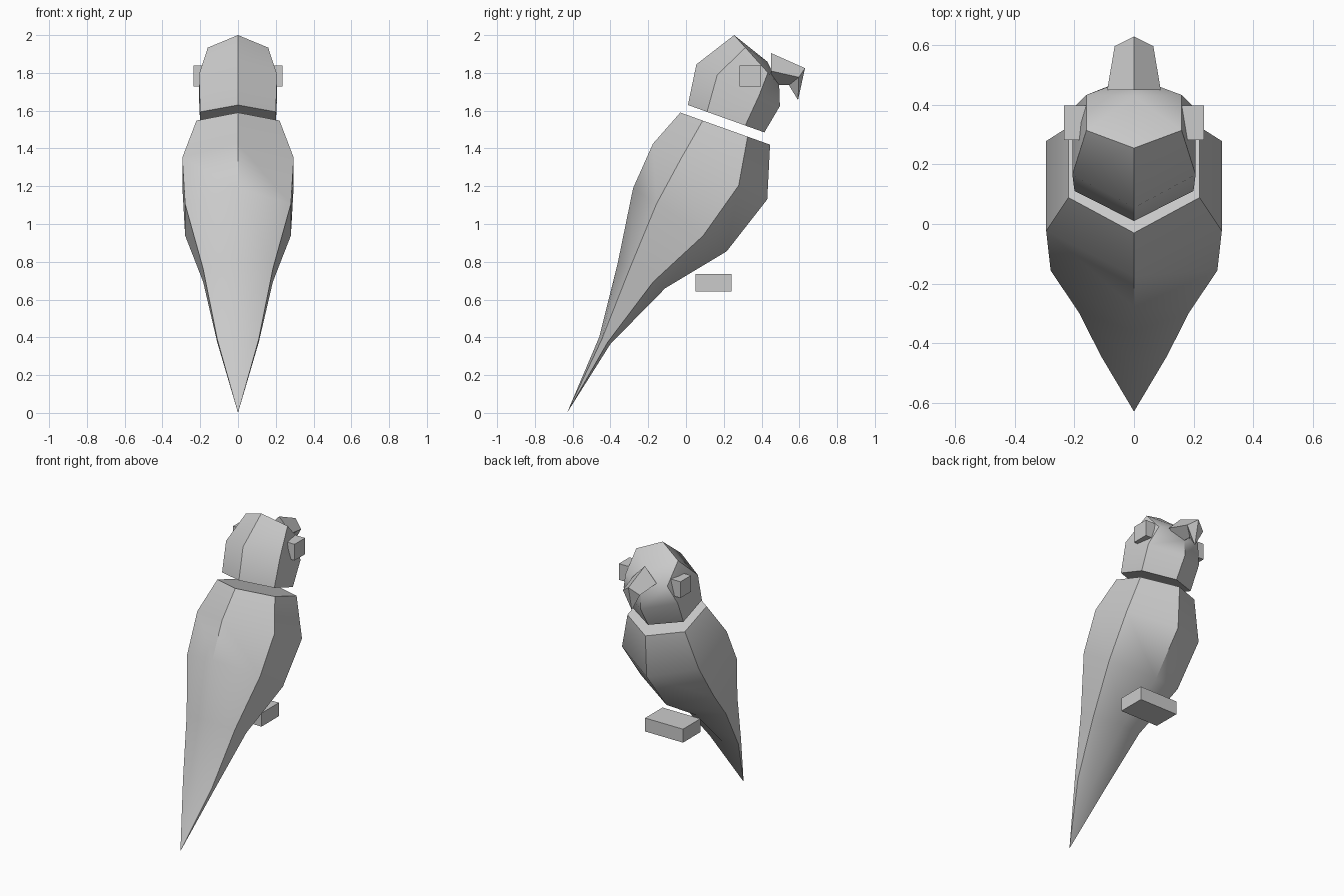
import bpy
import bmesh
from math import radians
from mathutils import Vector

cube = bpy.data.objects.get("Cube")
if cube:
    bpy.data.objects.remove(cube, do_unlink=True)

GREY = (0.6, 0.6, 0.6, 1)
mat = bpy.data.materials.new("plain grey")
mat.use_nodes = True
mat.diffuse_color = GREY
for node in mat.node_tree.nodes:
    if node.type == "BSDF_PRINCIPLED":
        node.inputs["Base Color"].default_value = GREY


def finish(name, bm, smooth_angle=None):
    """Turn a bmesh into a named object, optionally smooth below an angle."""
    bmesh.ops.recalc_face_normals(bm, faces=bm.faces)
    mesh = bpy.data.meshes.new(name)
    bm.to_mesh(mesh)
    bm.free()
    mesh.materials.append(mat)
    for poly in mesh.polygons:
        poly.use_smooth = smooth_angle is not None
    if smooth_angle is not None:
        mesh.set_sharp_from_angle(angle=radians(smooth_angle))
    obj = bpy.data.objects.new(name, mesh)
    bpy.context.scene.collection.objects.link(obj)
    return obj


def hexagon(bm, half_width, back, front):
    """Tilted six-sided ring between a back and a front point (y, z)."""
    b, f = Vector((0, *back)), Vector((0, *front))
    steps = ((0, 0), (0.25, 1), (0.75, 1), (1, 0), (0.75, -1), (0.25, -1))
    return [bm.verts.new(b.lerp(f, t) + Vector((side * half_width, 0, 0)))
            for t, side in steps]


def hex_loft(name, sections, apex):
    """Skin tilted hexagons, cap the first one and close the last to a point."""
    bm = bmesh.new()
    rings = [hexagon(bm, *s) for s in sections]
    bm.faces.new(rings[0])
    for low, high in zip(rings, rings[1:]):
        for i in range(6):
            j = (i + 1) % 6
            bm.faces.new((low[i], low[j], high[j], high[i]))
    tip = bm.verts.new((0, *apex))
    for i in range(6):
        bm.faces.new((rings[-1][i], rings[-1][(i + 1) % 6], tip))
    return finish(name, bm, 50)


def box(name, center, size):
    bm = bmesh.new()
    bmesh.ops.create_cube(bm, size=1)
    bmesh.ops.scale(bm, vec=size, verts=bm.verts)
    bmesh.ops.translate(bm, vec=center, verts=bm.verts)
    return finish(name, bm)


# Body tapering down into the tail: half width, back point, front point
hex_loft("body", [
    (0.22, (-0.03, 1.59), (0.445, 1.42)),
    (0.295, (-0.175, 1.425), (0.43, 1.13)),
    (0.28, (-0.28, 1.19), (0.215, 0.855)),
    (0.185, (-0.36, 0.80), (-0.11, 0.66)),
    (0.11, (-0.46, 0.40), (-0.40, 0.365)),
], (-0.63, 0.0))

# Head, floating just above the neck cut
hex_loft("head", [
    (0.20, (0.01, 1.63), (0.415, 1.485)),
    (0.207, (0.055, 1.845), (0.497, 1.624)),
    (0.16, (0.255, 2.0), (0.493, 1.735)),
], (0.43, 1.86))

# Hooked beak with a roof-shaped top
bm = bmesh.new()
root_top, tip_top, hook, notch, root_low = [
    bm.verts.new((0, y, z)) for y, z in
    ((0.45, 1.905), (0.63, 1.825), (0.593, 1.656), (0.545, 1.735), (0.45, 1.735))]
cheeks = []
for side in (-1, 1):
    root = bm.verts.new((side * 0.09, 0.45, 1.81))
    edge = bm.verts.new((side * 0.065, 0.597, 1.777))
    cheeks.append(root)
    bm.faces.new((root_top, tip_top, edge, root))
    bm.faces.new((tip_top, hook, edge))
    bm.faces.new((edge, hook, notch))
    bm.faces.new((root, edge, notch, root_low))
bm.faces.new((root_top, cheeks[0], root_low, cheeks[1]))
finish("beak", bm)

# Block eyes, sunk into the sides of the head
for name, side in (("left_eye", 1), ("right_eye", -1)):
    box(name, (side * 0.178, 0.34, 1.783), (0.115, 0.115, 0.112))

# Block feet in front of the belly
box("feet", (0, 0.145, 0.688), (0.29, 0.19, 0.093))
